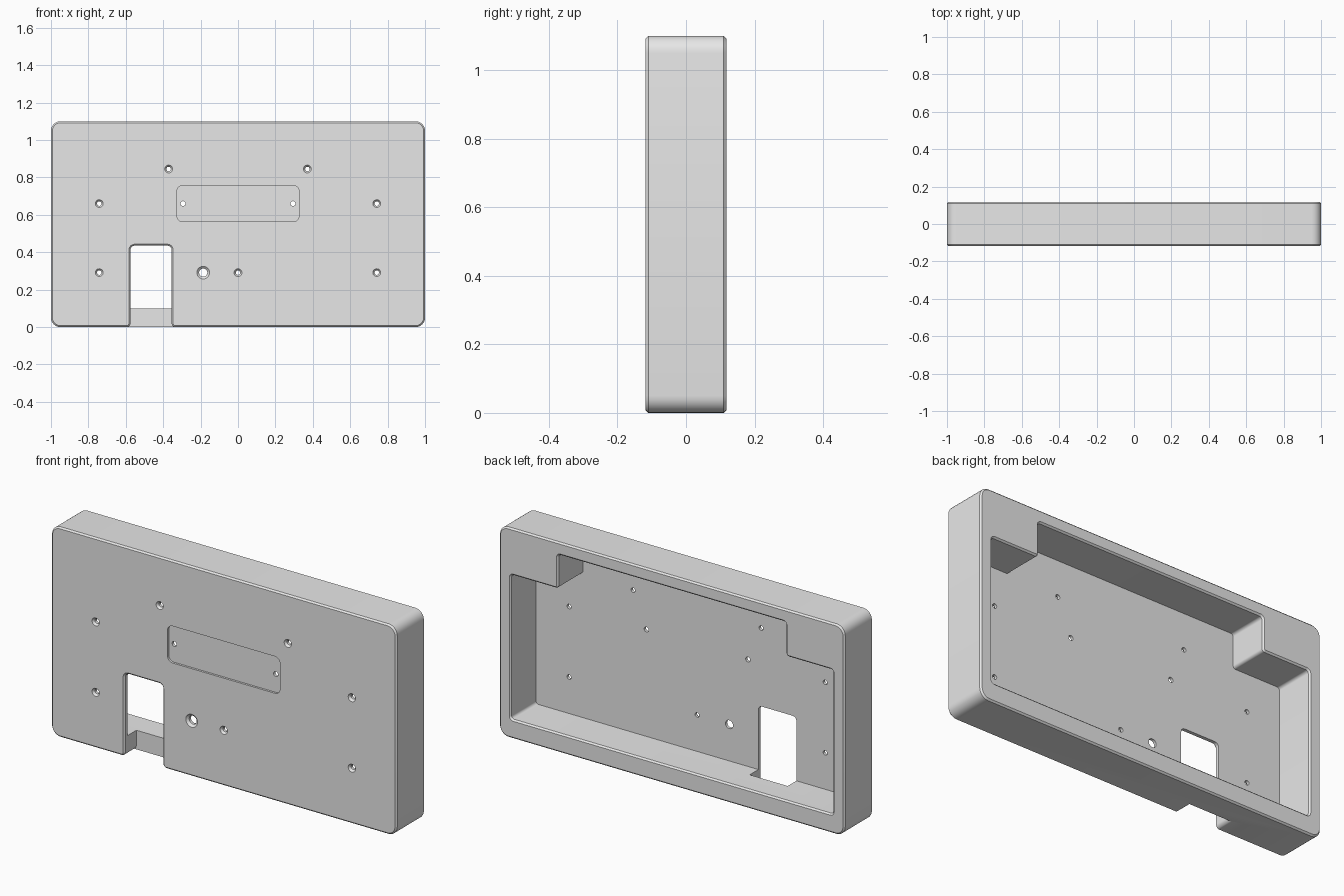
import bpy, bmesh, math
from mathutils import Vector

cube = bpy.data.objects.get("Cube")
if cube:
    bpy.data.objects.remove(cube, do_unlink=True)

FRONT, BACK, EDGE = -0.118, 0.118, 0.008
INNER = -0.092          # inner face of the front plate
HEIGHT = 1.1

grey = bpy.data.materials.new("light_grey_plastic")
grey.use_nodes = True
grey.diffuse_color = (0.8, 0.8, 0.8, 1)
grey.node_tree.nodes["Principled BSDF"].inputs["Base Color"].default_value = (0.8, 0.8, 0.8, 1)


def rounded(corners, radius, grow=0.0, steps=6):
    """Outline of a square-cornered polygon (anticlockwise), offset and rounded."""
    pts = [Vector(c) for c in corners]
    out = []
    for i, p in enumerate(pts):
        d0 = (p - pts[i - 1]).normalized()
        d1 = (pts[(i + 1) % len(pts)] - p).normalized()
        normal = Vector((d0.y + d1.y, -d0.x - d1.x))
        convex = d0.x * d1.y - d0.y * d1.x > 0
        r = radius + (grow if convex else -grow)
        centre = p + normal * grow + (d1 - d0) * r
        for k in range(steps + 1):
            t = math.pi / 2 * k / steps
            out.append(centre + (d0 * math.sin(t) - d1 * math.cos(t)) * r)
    return out


def circle(x, z, r, steps=24):
    return [(x + r * math.cos(2 * math.pi * k / steps),
             z + r * math.sin(2 * math.pi * k / steps)) for k in range(steps)]


def rect(x0, z0, x1, z1):
    return [(x0, z0), (x1, z0), (x1, z1), (x0, z1)]


def loft(name, layers):
    """Solid through matching outlines, each given as (y, outline)."""
    bm = bmesh.new()
    rings = [[bm.verts.new((p[0], y, p[1])) for p in outline] for y, outline in layers]
    for a, b in zip(rings, rings[1:]):
        for i in range(len(a)):
            bm.faces.new((a[i - 1], a[i], b[i], b[i - 1]))
    bm.faces.new(rings[0])
    bm.faces.new(rings[-1])
    bmesh.ops.recalc_face_normals(bm, faces=bm.faces)
    mesh = bpy.data.meshes.new(name)
    bm.to_mesh(mesh)
    bm.free()
    mesh.materials.append(grey)
    obj = bpy.data.objects.new(name, mesh)
    bpy.context.collection.objects.link(obj)
    return obj


# Outer shell with chamfered front and back edges
shell = rect(-1, 0, 1, HEIGHT)
enclosure = loft("enclosure", [
    (FRONT, rounded(shell, 0.05, -EDGE)), (FRONT + EDGE, rounded(shell, 0.05)),
    (BACK - EDGE, rounded(shell, 0.05)), (BACK, rounded(shell, 0.05, -EDGE))])
cutters = []

# Stepped cavity open at the back, with a chamfered lip
cavity = [(-0.933, 0.1), (0.933, 0.1), (0.933, 0.855), (0.66, 0.855),
          (0.66, 1.033), (-0.66, 1.033), (-0.66, 0.855), (-0.933, 0.855)]
cutters.append(loft("cavity_cutter", [
    (INNER, rounded(cavity, 0.015)), (BACK - EDGE, rounded(cavity, 0.015)),
    (BACK, rounded(cavity, 0.015, EDGE)), (BACK + 0.1, rounded(cavity, 0.015, EDGE))]))

# Cable notch from the bottom edge, flared where it meets the underside
base = -0.001
notch = [(-0.7, -0.1), (-0.23, -0.1), (-0.23, base), (-0.355, base),
         (-0.355, 0.435), (-0.575, 0.435), (-0.575, base), (-0.7, base)]
cutters.append(loft("notch_cutter", [
    (FRONT - 0.1, rounded(notch, 0.022, EDGE)), (FRONT, rounded(notch, 0.022, EDGE)),
    (FRONT + EDGE, rounded(notch, 0.022)), (-0.02, rounded(notch, 0.022))]))

# Shallow label recess
recess = rounded(rect(-0.326, 0.564, 0.326, 0.757), 0.03)
cutters.append(loft("recess_cutter", [(FRONT - 0.1, recess), (FRONT + 0.011, recess)]))


# Countersunk screw holes, small recess holes and the larger sensor hole
def hole(x, z, outer, inner, depth=0.011):
    cutters.append(loft("hole_cutter", [
        (FRONT - 0.05, circle(x, z, outer)), (FRONT, circle(x, z, outer)),
        (FRONT + depth, circle(x, z, inner)), (INNER + 0.03, circle(x, z, inner))]))


for side in (-1, 1):
    for x, z in ((0.371, 0.845), (0.742, 0.66), (0.742, 0.291)):
        hole(side * x, z, 0.021, 0.012)
    hole(side * 0.294, 0.66, 0.013, 0.013)
hole(0, 0.291, 0.021, 0.012)
hole(-0.186, 0.291, 0.034, 0.022)

# Apply every cut, then drop the cutters
bpy.ops.object.select_all(action='DESELECT')
bpy.context.view_layer.objects.active = enclosure
enclosure.select_set(True)
for cutter in cutters:
    cutter.hide_render = True
    cut = enclosure.modifiers.new("cut", 'BOOLEAN')
    cut.operation, cut.solver, cut.object = 'DIFFERENCE', 'EXACT', cutter
    bpy.ops.object.modifier_apply(modifier=cut.name)
    bpy.data.objects.remove(cutter, do_unlink=True)

bpy.ops.object.shade_smooth_by_angle(angle=math.radians(30))
